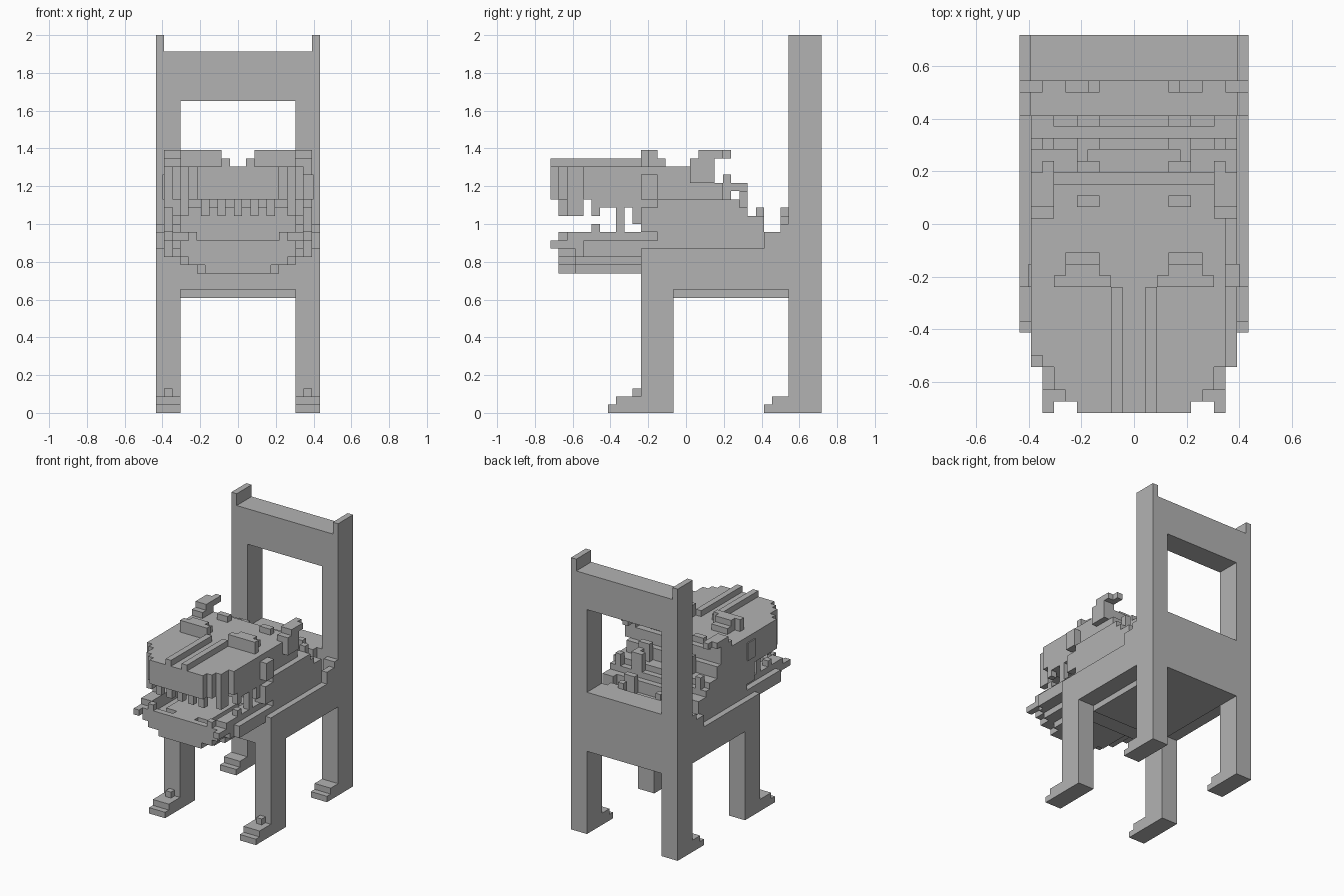
import bpy, bmesh
from mathutils import Vector

default_cube = bpy.data.objects.get("Cube")
if default_cube:
    bpy.data.objects.remove(default_cube, do_unlink=True)

# Everything sits on a block grid: height and depth counted in blocks
UNIT = 2 / 46
HALF_DEPTH = 16.5

stone = bpy.data.materials.new("plain_grey")
stone.use_nodes = True
GREY = (0.45, 0.45, 0.45, 1)
stone.diffuse_color = GREY
stone.node_tree.nodes["Principled BSDF"].inputs["Base Color"].default_value = GREY


def add_box(bm, x, y, z):
    """Add one block-aligned box given its ranges in grid units."""
    corners = []
    for px in x:
        for py in y:
            for pz in z:
                position = Vector((px, py - HALF_DEPTH, pz)) * UNIT
                corners.append(bm.verts.new(position))
    bmesh.ops.convex_hull(bm, input=corners)


def finish(name, bm):
    bmesh.ops.dissolve_limit(bm, angle_limit=0.01, verts=bm.verts[:], edges=bm.edges[:])
    bmesh.ops.recalc_face_normals(bm, faces=bm.faces[:])
    mesh = bpy.data.meshes.new(name)
    bm.to_mesh(mesh)
    bm.free()
    mesh.materials.append(stone)
    part = bpy.data.objects.new(name, mesh)
    bpy.context.collection.objects.link(part)
    return part


def box(name, x, y, z):
    bm = bmesh.new()
    add_box(bm, x, y, z)
    return finish(name, bm)


def pair(name, x, y, z):
    """The same box on the left (+x) and on the right (-x)."""
    box("left_" + name, x, y, z)
    box("right_" + name, (-x[1], -x[0]), y, z)


def centred(name, half_width, y, z):
    return box(name, (-half_width, half_width), y, z)


# Chair legs and feet
pair("front_leg", x=(7, 10), y=(11, 15), z=(0, 15))
pair("back_leg", x=(7, 10), y=(29, 33), z=(0, 44))
pair("back_post_tip", x=(9, 10), y=(29, 33), z=(44, 46))
for place, leg_front in (("front", 11), ("back", 29)):
    reach = 4 if place == "front" else 3
    pair(place + "_toe", x=(7, 10), y=(leg_front - reach, leg_front), z=(0, 1))
    pair(place + "_foot", x=(7, 10), y=(leg_front - reach + 1, leg_front), z=(1, 2))
pair("foot_knob", x=(8, 9), y=(10, 11), z=(2, 3))

# Chair seat and backrest
centred("seat_frame", half_width=10, y=(11, 29), z=(15, 20))
centred("seat_underside", half_width=7, y=(15, 29), z=(14, 15))
centred("backrest_lower_rail", half_width=7, y=(29, 33), z=(14, 24))
centred("backrest_top_rail", half_width=9, y=(29, 33), z=(38, 44))

# Neck rising from the seat, stepped down toward the backrest
bm = bmesh.new()
floor = 20
for top, rear in ((22, 26), (24, 25), (25, 24), (26, 23)):
    add_box(bm, (-9, 9), (13, rear), (floor, top))
    floor = top
finish("neck_steps", bm)
box("skull_rear_step", x=(-9, 8), y=(13, 21), z=(26, 28))
box("skull_rear", x=(-9, 8), y=(13, 20), z=(28, 30))

# Upper jaw, rounded toward the snout
box("upper_jaw", x=(-9, 8), y=(5, 13), z=(25, 30))
bm = bmesh.new()
for start, half_width in enumerate((5, 6, 7, 7, 8)):
    add_box(bm, (-half_width, half_width), (start, start + 1), (26, 30))
finish("snout", bm)
pair("snout_ridge", x=(1, 2), y=(0, 11), z=(30, 31))
pair("jaw_hinge", x=(7, 9), y=(11, 13), z=(22, 25))
pair("cheek_bump", x=(8, 9.2), y=(11, 13), z=(26, 29))

# Brows
pair("brow", x=(2, 7), y=(11, 12), z=(30, 32))
pair("brow_back", x=(3, 6), y=(12, 13), z=(30, 32))
pair("brow_tail", x=(3, 6), y=(13, 14), z=(30, 31))

# Ears
pair("ear_root", x=(7, 9), y=(17, 20), z=(28, 31))
pair("ear_top", x=(7, 9), y=(18, 21), z=(31, 32))
pair("ear_tip", x=(7, 8), y=(20, 22), z=(31, 32))

# Lower jaw, growing wider with each layer
bm = bmesh.new()
for layer, half_width in enumerate((5, 7, 8)):
    bottom = 17 + layer
    add_box(bm, (-half_width + 1, half_width - 1), (1, 3), (bottom, bottom + 1))
    add_box(bm, (-half_width, half_width), (3, 11), (bottom, bottom + 1))
finish("lower_jaw", bm)
pair("lower_jaw_rim", x=(6, 8), y=(2, 13), z=(20, 22))
centred("lower_lip", half_width=7, y=(1, 2), z=(20, 21))
centred("tongue", half_width=4, y=(3, 13), z=(20, 21))
centred("tongue_tip", half_width=2, y=(2, 3), z=(20, 21))
centred("throat_floor", half_width=9, y=(11, 13), z=(20, 21))
pair("jaw_corner_spike", x=(7, 8), y=(0, 3), z=(20, 21))
pair("jaw_side_spike", x=(8, 9), y=(4, 11), z=(19, 21))


# Teeth along both jaws
bm = bmesh.new()
for left_edge in range(-4, 5, 2):
    add_box(bm, (left_edge - 0.5, left_edge + 0.5), (1, 2), (24, 26))
for side in (-1, 1):
    for start in (2, 3, 5, 8, 10):
        inner = 6 if start < 5 else 7
        tip = 24 if start < 8 else 23
        add_box(bm, (side * inner, side * (inner + 1)), (start, start + 1), (tip, 26))
finish("upper_teeth", bm)

bm = bmesh.new()
for side in (-1, 1):
    for start in (5, 8, 11):
        add_box(bm, (side * 7, side * 8), (start, start + 1), (22, 23))
    add_box(bm, (side * 5, side * 6), (1, 2), (21, 22))
finish("lower_teeth", bm)

# Paired spines down the back of the neck
for number, (start, base) in enumerate(((18, 30), (21, 26), (23, 25), (25, 22))):
    height = 1 if number == 0 else 3
    pair("spine_" + "abcd"[number], x=(3, 5), y=(start, start + 1), z=(base, base + height))
pair("spine_hook", x=(4, 5), y=(22, 24), z=(27, 28))
pair("neck_side_spine", x=(7, 8), y=(23, 24), z=(25, 27))
pair("neck_low_spine", x=(7, 9), y=(25, 26), z=(22, 24))
pair("backrest_spine", x=(3, 6), y=(28, 29), z=(20, 24))
pair("backrest_spine_tip", x=(3, 4), y=(28, 29), z=(24, 25))
pair("seat_corner_spine", x=(9, 10), y=(26, 28), z=(20, 22))
pair("seat_corner_spine_top", x=(8, 10), y=(28, 29), z=(20, 23))
